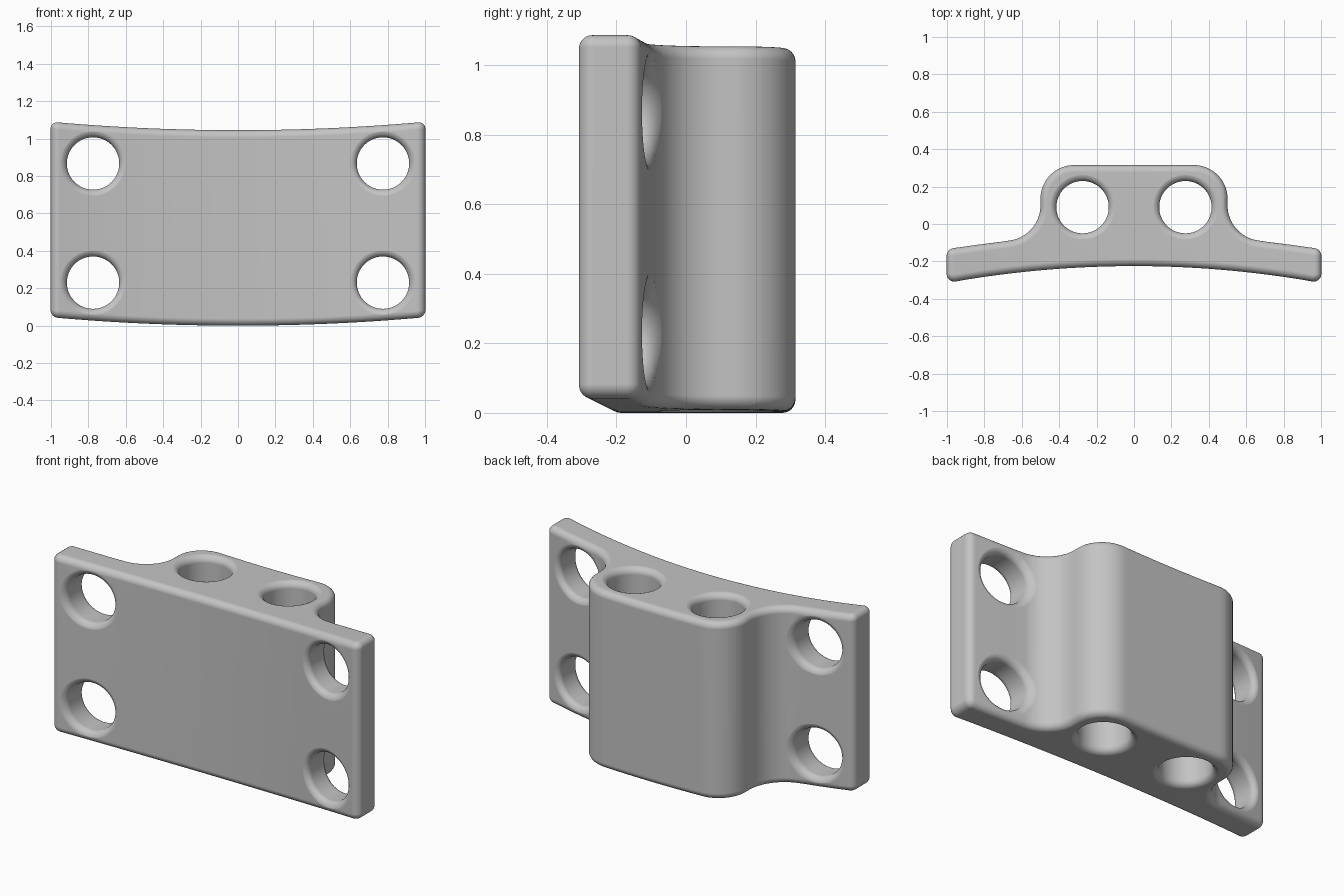
import bpy, bmesh, math
from mathutils import Vector

if "Cube" in bpy.data.objects:
    bpy.data.objects.remove(bpy.data.objects["Cube"], do_unlink=True)

HEIGHT, ROUND, HOLE = 1.045, 0.038, 0.14


def front(x):
    return -0.225 - 0.09 * x * x


def back(x):
    x = abs(x)
    if x > 0.667:
        return -0.055 - 0.08 * x * x
    return 0.1 - math.sqrt(0.19 ** 2 - (x - 0.69) ** 2)


def lift(x):
    return 0.045 * x * x


def arc(cx, cy, r, a0, a1, n):
    angles = [math.radians(a0 + (a1 - a0) * i / n) for i in range(n + 1)]
    return [Vector((cx + r * math.cos(a), cy + r * math.sin(a))) for a in angles]


def make_object(name, bm):
    bmesh.ops.recalc_face_normals(bm, faces=bm.faces[:])
    mesh = bpy.data.meshes.new(name)
    bm.to_mesh(mesh)
    bm.free()
    obj = bpy.data.objects.new(name, mesh)
    bpy.context.collection.objects.link(obj)
    return obj


def loft(rings):
    # closed skin over rings of equal length, capped at both ends
    bm = bmesh.new()
    loops = [[bm.verts.new(p) for p in ring] for ring in rings]
    n = len(loops[0])
    for a, b in zip(loops, loops[1:]):
        for i in range(n):
            j = (i + 1) % n
            bm.faces.new((a[i], a[j], b[j], b[i]))
    bm.faces.new(loops[0][::-1])
    bm.faces.new(loops[-1])
    return bm


# Outline of the flange and block, right half mirrored to the left
half = [Vector((0.95 * i / 20, front(0.95 * i / 20))) for i in range(20)]
half += arc(0.96, front(0.96) + 0.042, 0.042, -100, 0, 8)
half += arc(0.96, back(0.96) - 0.042, 0.042, 0, 81, 8)
half += [Vector((x, back(x))) for x in (0.92, 0.87, 0.82, 0.77, 0.72)]
half += arc(0.69, 0.1, 0.19, 263, 180, 16)
half += arc(0.32, 0.135, 0.18, 0, 90, 16)
outline = half + [Vector((-p.x, p.y)) for p in reversed(half[1:])]


def inset(d):
    result = []
    for i, p in enumerate(outline):
        before = (p - outline[i - 1]).normalized()
        after = (outline[(i + 1) % len(outline)] - p).normalized()
        t = (before + after).normalized()
        result.append(p + Vector((-t.y, t.x)) * d)
    return result


# Body with rounded upper and lower rims
layers = []
for i in range(7):
    t = math.pi / 2 * i / 6
    layers.append((ROUND * (1 - math.sin(t)), ROUND * (1 - math.cos(t))))
layers += [(d, HEIGHT - z) for d, z in reversed(layers)]
bm = loft([[(p.x, p.y, z) for p in inset(d)] for d, z in layers])

# Split the caps into strips so they can follow the curve
for i in range(-16, 17):
    bmesh.ops.bisect_plane(bm, geom=bm.verts[:] + bm.edges[:] + bm.faces[:], dist=0.0005,
                           plane_co=(i * 0.06, 0, 0), plane_no=(1, 0, 0))
for v in bm.verts:
    v.co.z += lift(v.co.x)
body = make_object("bracket_body", bm)


def hole_rings():
    # radius and depth from one surface, flared at the mouth
    rings = []
    for i in range(7):
        t = math.radians(15 + 75 * i / 6)
        rings.append((HOLE + ROUND * (1 - math.sin(t)) + 0.0, ROUND * (1 - math.cos(t))))
    # radius shrinks toward the bore while depth grows
    r, a = rings[0]
    t = math.radians(15)
    mouth = (r + 0.02 * math.cos(t), a - 0.02 * math.sin(t))
    return [(mouth[0], mouth[1] - 0.05), mouth] + rings


def cutter(place):
    near = hole_rings()
    stack = [(r, a, 0) for r, a in near] + [(r, a, 1) for r, a in reversed(near)]
    rings = []
    for r, a, side in stack:
        rings.append([place(r * math.cos(k * math.tau / 64), r * math.sin(k * math.tau / 64), a, side)
                      for k in range(64)])
    return make_object("hole_cutter", loft(rings))


def upright_hole(cx):
    def place(u, v, a, side):
        x = cx + u
        return (x, 0.09 + v, lift(x) + (HEIGHT - a if side else a))
    return place


def screw_hole(cx, cz):
    def place(u, v, a, side):
        x = cx + u
        return (x, back(x) - a if side else front(x) + a, cz + v)
    return place


# Two upright bores and four screw holes
bpy.context.view_layer.objects.active = body
for s in (-1, 1):
    for place in (upright_hole(s * 0.275), screw_hole(s * 0.775, 0.23), screw_hole(s * 0.775, 0.867)):
        tool = cutter(place)
        mod = body.modifiers.new("hole", 'BOOLEAN')
        mod.operation, mod.solver, mod.object = 'DIFFERENCE', 'EXACT', tool
        bpy.ops.object.modifier_apply(modifier=mod.name)
        bpy.data.objects.remove(tool, do_unlink=True)

# Plain grey finish
grey = bpy.data.materials.new("plain_grey")
grey.use_nodes = True
grey.diffuse_color = (0.55, 0.55, 0.55, 1)
grey.node_tree.nodes["Principled BSDF"].inputs["Base Color"].default_value = (0.55, 0.55, 0.55, 1)
body.data.materials.clear()
body.data.materials.append(grey)
for f in body.data.polygons:
    f.material_index = 0

bpy.ops.object.select_all(action='DESELECT')
body.select_set(True)
bpy.ops.object.shade_smooth_by_angle(angle=math.radians(35))
weighted = body.modifiers.new("even_shading", 'WEIGHTED_NORMAL')
weighted.keep_sharp = True
